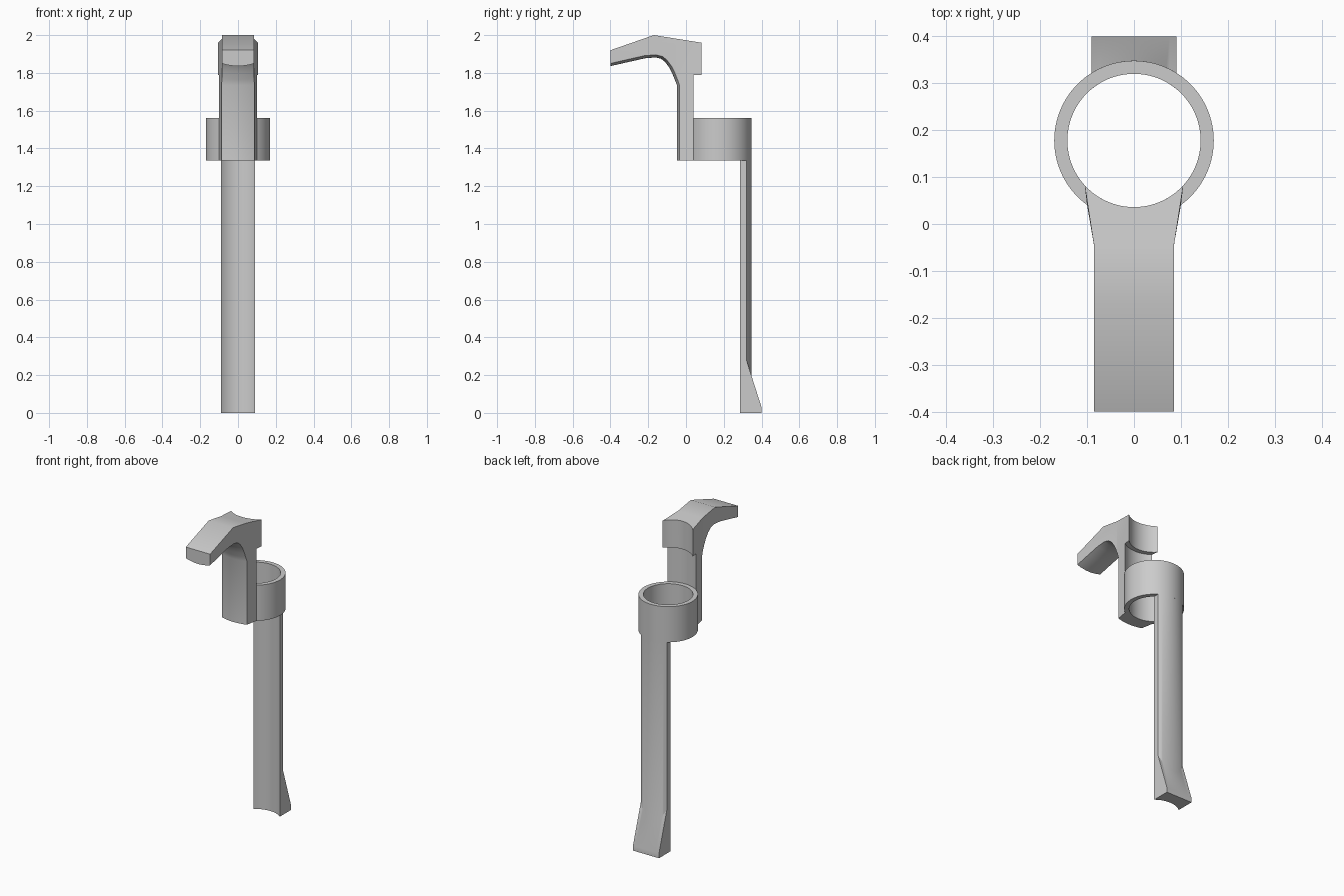
import bpy, bmesh
from math import sqrt, sin, cos, tau
from mathutils import Vector

cube = bpy.data.objects.get("Cube")
if cube:
    bpy.data.objects.remove(cube)

grey = bpy.data.materials.new("plain_grey")
grey.use_nodes = True
grey.diffuse_color = (0.6, 0.6, 0.6, 1)
grey.node_tree.nodes["Principled BSDF"].inputs["Base Color"].default_value = (0.6, 0.6, 0.6, 1)

AXIS_Y = 0.178             # centre line of the ring
BORE, OUTER = 0.142, 0.17  # ring radii
RING_LOW, RING_TOP = 1.335, 1.56
STEPS = [i / 12 - 1 for i in range(25)]  # stations across the width, -1 to 1


def loft(name, rows, caps=None):
    """Skin equal closed sections; caps lists the end polygons, None closes the loop."""
    bm = bmesh.new()
    verts = [[bm.verts.new(p) for p in row] for row in rows]
    n = len(rows[0])
    pairs = list(zip(verts, verts[1:]))
    if caps is None:
        pairs.append((verts[-1], verts[0]))
    for a, b in pairs:
        for i in range(n):
            j = (i + 1) % n
            bm.faces.new((a[i], a[j], b[j], b[i]))
    for cap in caps or []:
        for row in (verts[0], verts[-1]):
            bm.faces.new([row[i] for i in cap])
    bmesh.ops.recalc_face_normals(bm, faces=bm.faces)
    mesh = bpy.data.meshes.new(name)
    bm.to_mesh(mesh)
    bm.free()
    mesh.materials.append(grey)
    obj = bpy.data.objects.new(name, mesh)
    bpy.context.collection.objects.link(obj)
    bpy.ops.object.select_all(action='DESELECT')
    obj.select_set(True)
    bpy.context.view_layer.objects.active = obj
    bpy.ops.object.shade_smooth_by_angle(angle=0.5)
    return obj


def arc(radius, x, side):
    """y of a circle about the ring axis, on its front (-1) or back (1) side."""
    return AXIS_Y + side * sqrt(radius ** 2 - x ** 2)


# Ring: a plain tube
ring_rows = []
for k in range(96):
    a = tau * k / 96
    ring_rows.append([(r * cos(a), AXIS_Y + r * sin(a), z) for r, z in
                      ((BORE, RING_LOW), (OUTER, RING_LOW), (OUTER, RING_TOP), (BORE, RING_TOP))])
loft("ring", ring_rows)

# Hooked head with its column: rounded underside, hollowed back, flared rear
KINK = -0.047
under = [Vector(p) for p in (
    (-0.4, 1.85), (-0.3, 1.873), (-0.22, 1.891), (-0.16, 1.896), (-0.125, 1.887),
    (-0.1, 1.867), (-0.075, 1.833), (-0.058, 1.798), (KINK, 1.77), (-0.034, 1.735),
    (-0.034, RING_LOW))]
last = len(under) - 1


def half_width(y):
    return 0.085 + max(0, y - KINK) * 0.16


def bulge_direction(i):
    if i == 0:
        return Vector((0, -1))
    if i >= last - 1:
        return Vector((-1, 0))
    t = (under[i + 1] - under[i - 1]).normalized()
    return Vector((t.y, -t.x))


def head_section(u):
    row = []
    for i, p in enumerate(under):
        q = p + bulge_direction(i) * 0.014 * (1 - u * u)
        row.append((u * half_width(p.x), q.x, q.y))
    xc, xh = 0.1 * u, 0.105 * u
    back, rim = arc(OUTER, xc, -1), arc(BORE, xh, -1)
    row += [(xc, back, RING_LOW), (xc, back, 1.79), (xh, rim, 1.79),
            (xh, rim, 2 - (rim + 0.17) * 0.16)]
    row += [(0.085 * u, KINK, 2 - (KINK + 0.17) * 0.16),
            (0.085 * u, -0.17, 2), (0.085 * u, -0.4, 1.92)]
    return row


kink_low = last - 2
kink_top = last + 5
loft("hooked_head", [head_section(u) for u in STEPS],
     [list(range(kink_low + 1)) + [kink_top, kink_top + 1, kink_top + 2],
      list(range(kink_low, kink_top + 1))])


# Leg: curved strip below the ring, ending in a wedge-shaped foot
def leg_section(u):
    x = 0.091 * u
    inner, outer = arc(BORE, x, 1), arc(OUTER, x, 1)
    wedge_start = 0.28 - (outer - 0.32) * 3.125
    return [(x, y, z) for y, z in
            ((inner, 0), (inner, RING_LOW), (outer, RING_LOW),
             (outer, wedge_start), (0.4, 0.03), (0.4, 0))]


loft("leg_and_foot", [leg_section(u) for u in STEPS], [range(6)])
